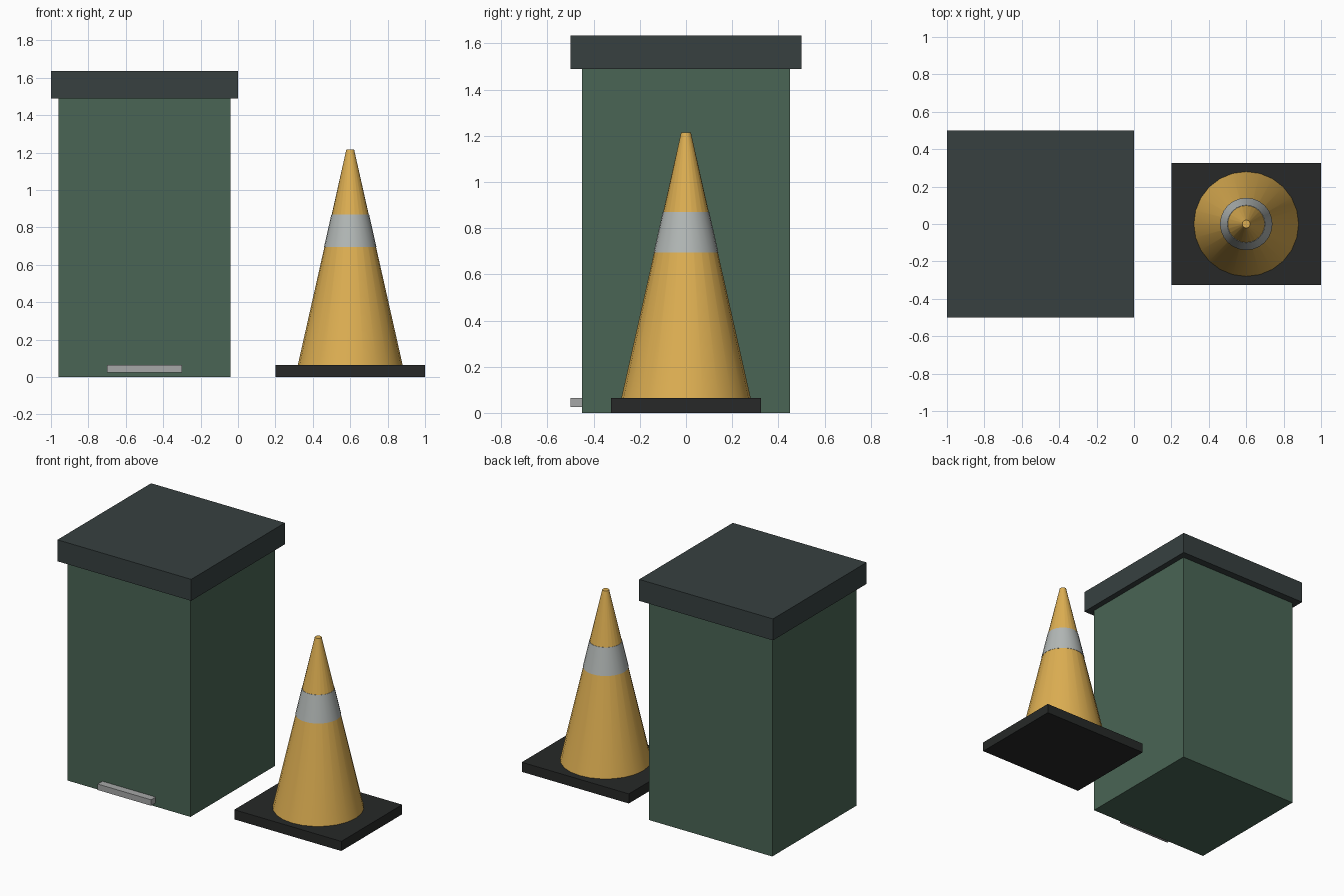
import bpy
import math

if "Cube" in bpy.data.objects:
    bpy.data.objects.remove(bpy.data.objects["Cube"])


def colour(obj, name, rgb):
    mat = bpy.data.materials.get(name) or bpy.data.materials.new(name)
    mat.diffuse_color = (*rgb, 1)
    mat.use_nodes = True
    mat.node_tree.nodes["Principled BSDF"].inputs["Base Color"].default_value = mat.diffuse_color
    obj.data.materials.append(mat)


def box(name, lo, hi, mat, rgb):
    bpy.ops.mesh.primitive_cube_add(size=1, location=[(a + b) / 2 for a, b in zip(lo, hi)])
    obj = bpy.context.object
    obj.name = name
    obj.scale = [b - a for a, b in zip(lo, hi)]
    bpy.ops.object.transform_apply(location=False, rotation=False, scale=True)
    colour(obj, mat, rgb)
    return obj


def frustum(name, x, z0, z1, r0, r1, mat, rgb):
    bpy.ops.mesh.primitive_cone_add(vertices=24, radius1=r0, radius2=r1, depth=z1 - z0,
                                    location=(x, 0, (z0 + z1) / 2))
    obj = bpy.context.object
    obj.name = name
    bpy.ops.object.shade_smooth_by_angle(angle=math.radians(30))
    colour(obj, mat, rgb)
    return obj


# Bin: body, overhanging lid and foot pedal
box("bin_body", (-0.96, -0.45, 0), (-0.04, 0.45, 1.49), "green", (0.067, 0.13, 0.09))
box("bin_lid", (-1, -0.5, 1.49), (0, 0.5, 1.635), "dark_grey", (0.038, 0.051, 0.051))
box("bin_pedal", (-0.7, -0.5, 0.025), (-0.3, -0.44, 0.065), "light_grey", (0.38, 0.39, 0.39))

# Traffic cone: slab base, tapered cone and reflective band
CX, Z0, Z1, R0, R1 = 0.6, 0.065, 1.215, 0.28, 0.021
box("cone_base", (0.2, -0.325, 0), (1, 0.325, Z0), "black", (0.02, 0.022, 0.021))
frustum("cone_body", CX, Z0, Z1, R0, R1, "orange", (0.73, 0.43, 0.085))


def cone_radius(z):
    return R0 + (R1 - R0) * (z - Z0) / (Z1 - Z0)


B0, B1 = 0.695, 0.87
frustum("cone_band", CX, B0, B1, cone_radius(B0) + 0.002, cone_radius(B1) + 0.002,
        "reflective", (0.45, 0.48, 0.47))
